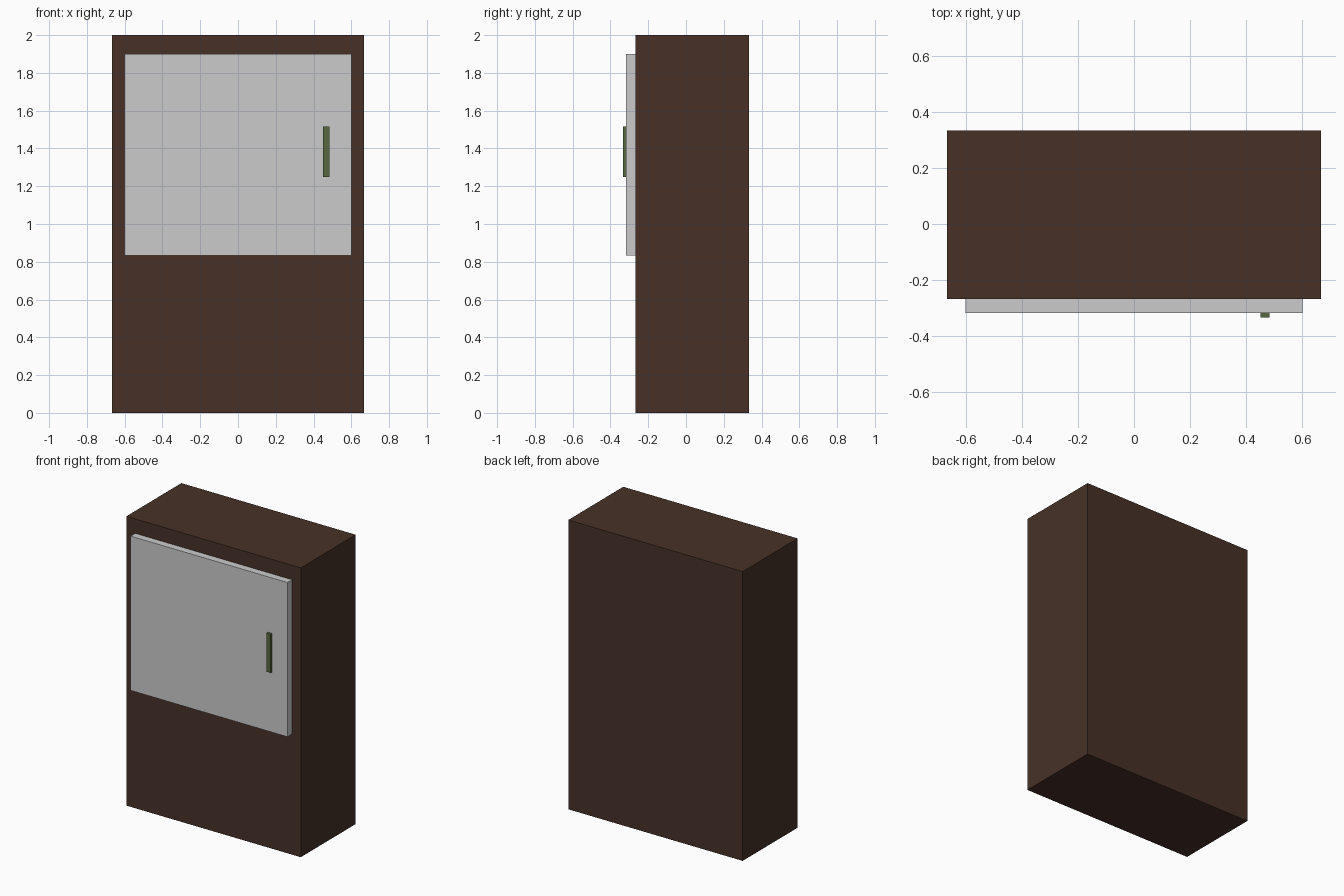
import bpy

if "Cube" in bpy.data.objects:
    bpy.data.objects.remove(bpy.data.objects["Cube"])


def material(name, rgb):
    m = bpy.data.materials.new(name)
    m.diffuse_color = (*rgb, 1)
    m.use_nodes = True
    m.node_tree.nodes["Principled BSDF"].inputs["Base Color"].default_value = m.diffuse_color
    return m


def box(name, lo, hi, mat=None):
    """Box spanning two opposite corners."""
    centre = [(a + b) / 2 for a, b in zip(lo, hi)]
    bpy.ops.mesh.primitive_cube_add(size=1, location=centre)
    ob = bpy.context.object
    ob.name = name
    ob.scale = [b - a for a, b in zip(lo, hi)]
    bpy.ops.object.transform_apply(location=False, rotation=False, scale=True)
    if mat:
        ob.data.materials.append(mat)
    return ob


wood = material("dark_wood", (0.063, 0.031, 0.02))
green = material("green_metal", (0.098, 0.138, 0.053))

# Cabinet body
box("cabinet_body", (-0.6667, -0.2667, 0), (0.6667, 0.3333, 2), wood)
# Door panel mounted on the upper front
box("door", (-0.6, -0.3167, 0.8333), (0.6, -0.2667, 1.9))
# Upright bar handle near the right edge of the door
box("door_handle", (0.45, -0.3333, 1.25), (0.4833, -0.3167, 1.5167), green)
